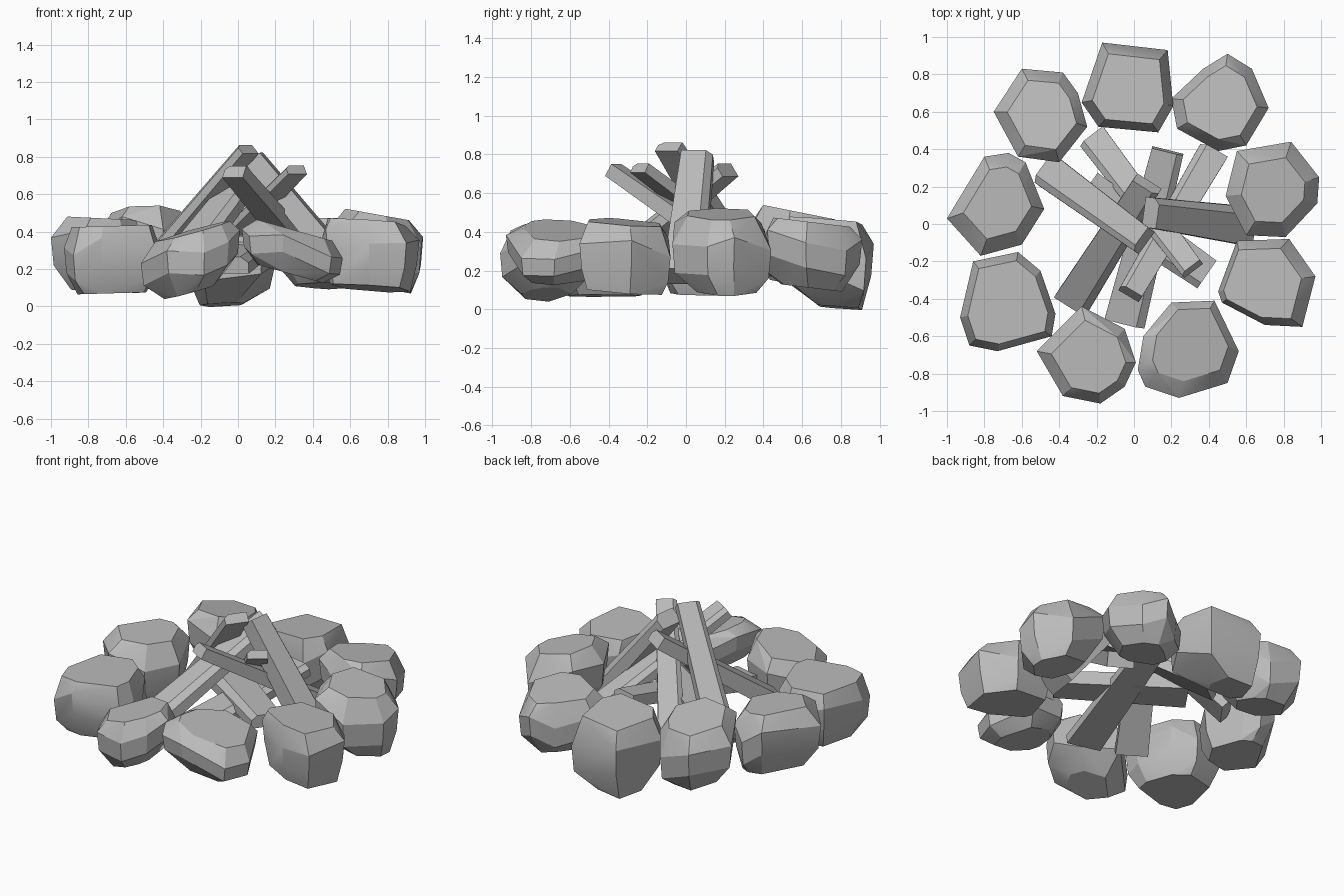
import bpy
import bmesh
import math
from mathutils import Vector

cube = bpy.data.objects.get("Cube")
if cube:
    bpy.data.objects.remove(cube, do_unlink=True)

# One plain grey for stones and timber
grey = bpy.data.materials.new("stone_grey")
grey.use_nodes = True
colour = (0.5, 0.5, 0.5, 1)
grey.diffuse_color = colour
grey.node_tree.nodes["Principled BSDF"].inputs["Base Color"].default_value = colour


def finish(name, mesh_data):
    """Turn a bmesh into a named, coloured object with crisp facets."""
    bmesh.ops.recalc_face_normals(mesh_data, faces=mesh_data.faces[:])
    mesh = bpy.data.meshes.new(name)
    mesh_data.to_mesh(mesh)
    mesh_data.free()
    mesh.materials.append(grey)
    obj = bpy.data.objects.new(name, mesh)
    bpy.context.collection.objects.link(obj)
    bpy.ops.object.select_all(action='DESELECT')
    obj.select_set(True)
    bpy.context.view_layer.objects.active = obj
    bpy.ops.object.shade_smooth_by_angle(angle=math.radians(22))
    return obj


def make_stone(name, outline, low, high, tilt=(0, 0), crown=0.72, base=0.6,
               crown_shift=(0, 0), base_shift=(0, 0)):
    """Chiselled boulder: a plan outline stacked in rings, leaned and hulled."""
    points = [Vector(p) for p in outline]
    centre = sum(points, Vector((0, 0))) / len(points)
    lean = Vector(tilt)
    height = high - low
    still = Vector((0, 0))
    rings = [(0.0, base, Vector(base_shift)), (0.32, 0.95, still),
             (0.7, 1.0, still), (1.0, crown, Vector(crown_shift))]
    bm = bmesh.new()
    for level, spread, shift in rings:
        is_cap = level in (0.0, 1.0)
        for index, point in enumerate(points):
            offset = (point - centre) * spread + shift
            # uneven belt heights break the sides into large facets
            wobble = 0 if is_cap else 0.13 * math.sin(index * 2.4)
            z = low + height * (level + wobble) + lean.dot(offset)
            bm.verts.new((*(centre + offset), z))
    hull = bmesh.ops.convex_hull(bm, input=bm.verts[:])
    spare = {item for item in hull["geom_interior"] + hull["geom_unused"]
             if isinstance(item, bmesh.types.BMVert)}
    bmesh.ops.delete(bm, geom=list(spare), context='VERTS')
    bmesh.ops.dissolve_limit(bm, angle_limit=math.radians(6),
                             verts=bm.verts[:], edges=bm.edges[:])
    return finish(name, bm)


def make_log(name, top, bottom, width=0.14, depth=0.09):
    """Split log: a chamfered bar that widens slightly towards its foot."""
    top, bottom = Vector(top), Vector(bottom)
    axis = (top - bottom).normalized()
    side = axis.cross(Vector((0, 0, 1))).normalized()
    up = side.cross(axis)
    section = [(-0.5, -0.5), (0.5, -0.5), (0.5, 0.15), (0.3, 0.5), (-0.5, 0.5)]
    bm = bmesh.new()
    ends = []
    for origin, scale in ((bottom, 1.15), (top, 0.9)):
        ends.append([bm.verts.new(origin + side * (a * width * scale)
                                  + up * (b * depth * scale))
                     for a, b in section])
    foot, tip = ends
    bm.faces.new(foot)
    bm.faces.new(tip)
    for i in range(len(section)):
        j = (i + 1) % len(section)
        bm.faces.new((foot[i], foot[j], tip[j], tip[i]))
    return finish(name, bm)


# Ring of nine stones
make_stone("stone_front_right",
           [(-.52, -.68), (-.28, -.44), (-.05, -.56), (.01, -.74),
            (-.05, -.87), (-.18, -.96), (-.38, -.92)],
           low=0.09, high=0.41, tilt=(0.28, 0.05), crown=0.75, base=0.5,
           base_shift=(-.03, 0))
make_stone("stone_front_left",
           [(.02, -.78), (.05, -.6), (.2, -.42), (.43, -.41),
            (.56, -.68), (.5, -.85), (.24, -.93), (.06, -.87)],
           low=0.18, high=0.42, tilt=(-0.28, 0), crown=0.75, base=0.65,
           crown_shift=(.02, .03))
make_stone("stone_left_forward",
           [(.45, -.36), (.55, -.09), (.83, -.08), (.97, -.28),
            (.9, -.55), (.7, -.54), (.47, -.42)],
           low=0.1, high=0.45, tilt=(-0.08, -0.08), crown=0.8, base=0.82,
           crown_shift=(-.02, 0))
make_stone("stone_left_rear",
           [(.49, .15), (.55, .39), (.84, .44), (.99, .25),
            (.98, .11), (.81, -.07), (.6, -.06)],
           low=0.1, high=0.49, tilt=(-0.18, 0), crown=0.68, base=0.6,
           base_shift=(.03, .03))
make_stone("stone_back_left",
           [(.2, .67), (.23, .51), (.45, .39), (.6, .42),
            (.72, .62), (.63, .83), (.5, .91), (.37, .83)],
           low=0.11, high=0.45, tilt=(0, -0.12), crown=0.76, base=0.6)
make_stone("stone_back",
           [(-.28, .65), (-.17, .97), (.18, .93), (.21, .63),
            (.13, .49), (-.19, .52)],
           low=0.02, high=0.46, tilt=(0.05, -0.08), crown=0.78, base=0.48,
           base_shift=(-.06, .08))
make_stone("stone_back_right",
           [(-.75, .6), (-.6, .83), (-.38, .81), (-.3, .7),
            (-.25, .52), (-.4, .33), (-.62, .36)],
           low=0.12, high=0.5, tilt=(0, -0.2), crown=0.74, base=0.6)
make_stone("stone_right_rear",
           [(-1, .03), (-.8, .36), (-.67, .38), (-.58, .33),
            (-.48, .08), (-.6, -.11), (-.82, -.17)],
           low=0.08, high=0.47, tilt=(-0.05, 0), crown=0.7, base=0.7,
           base_shift=(.02, 0))
make_stone("stone_right_forward",
           [(-.93, -.5), (-.86, -.2), (-.62, -.15), (-.5, -.25),
            (-.42, -.48), (-.44, -.6), (-.73, -.68), (-.88, -.65)],
           low=0.07, high=0.43, tilt=(0.03, 0), crown=0.84, base=0.72)

# Logs leaning together in the middle
make_log("log_tallest", (.05, -.09, .84), (-.47, .29, .22), width=0.16, depth=.07)
make_log("log_left", (.09, .06, .79), (.6, -.01, .17), width=0.18, depth=.11)
make_log("log_front", (-.02, -.37, .72), (.42, .38, .2), depth=.08)
make_log("log_front_left", (.31, -.24, .73), (-.22, .46, .2), depth=.06)
make_log("log_back", (.07, .21, .72), (-.33, -.42, .2), width=0.17)

# Logs lying low beneath the lean-to
make_log("log_level", (.39, -.27, .33), (-.26, .18, .33), width=0.2)
make_log("log_low", (.18, .39, .38), (-.05, -.53, .22), width=0.19, depth=.08)
